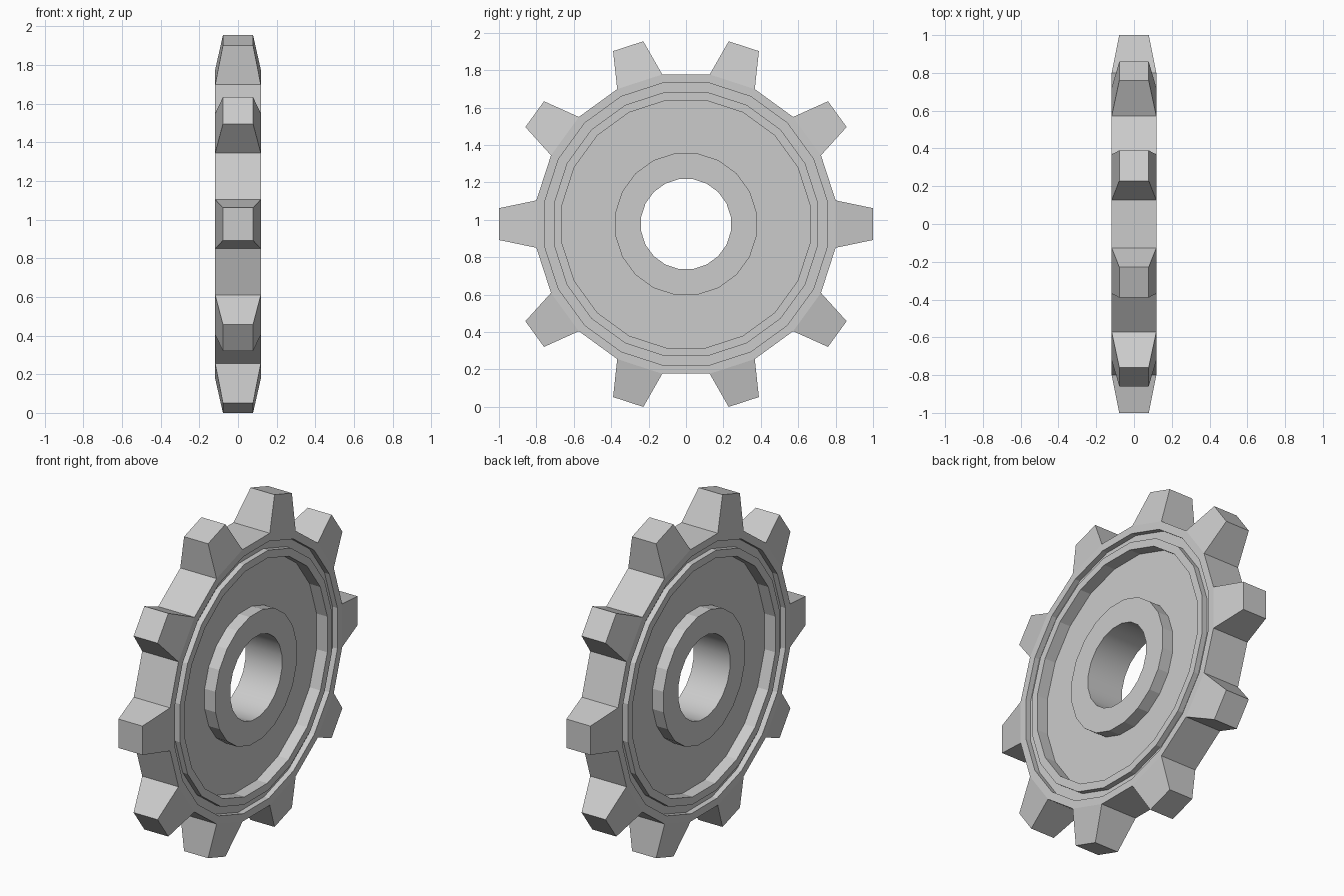
import bpy, bmesh
from math import cos, sin, radians
from mathutils import Vector

if "Cube" in bpy.data.objects:
    bpy.data.objects.remove(bpy.data.objects["Cube"])

SEGMENTS = 20
CENTRE_Z = 0.977
HALF = 0.118      # half thickness of rim and hub
WEB = 0.048       # half thickness of the recessed web
GROOVE = 0.086    # half thickness at the shallow groove

# Half cross-section from bore to rim: (radius, x)
half = [(0.243, HALF), (0.383, HALF), (0.383, WEB), (0.67, WEB), (0.67, HALF),
        (0.715, HALF), (0.715, GROOVE), (0.765, GROOVE), (0.765, HALF), (0.81, HALF)]
profile = half + [(r, -x) for r, x in reversed(half)]
RIM = len(half) - 1        # profile edge forming the rim wall
BORE = len(profile) - 1    # profile edge forming the bore


def radial(angle, r, side, x):
    """Point at distance r along a spoke, offset sideways in the wheel plane."""
    c, s = cos(angle), sin(angle)
    return Vector((x, r * c - side * s, CENTRE_Z + r * s + side * c))


bm = bmesh.new()

# Wheel body: revolve the profile around x
rings = []
for j in range(SEGMENTS):
    a = radians(9 + 18 * j)
    rings.append([bm.verts.new(radial(a, r, 0, x)) for r, x in profile])

tooth_faces = []
for j in range(SEGMENTS):
    here, after = rings[j], rings[(j + 1) % SEGMENTS]
    for i in range(len(profile)):
        k = (i + 1) % len(profile)
        face = bm.faces.new((here[i], here[k], after[k], after[i]))
        face.smooth = i == BORE
        if i == RIM and j % 2 == 1:
            tooth_faces.append((face, radians(18 + 18 * j)))

# Teeth: extrude every other rim wall into a tapered block
for face, a in tooth_faces:
    new = bmesh.ops.extrude_discrete_faces(bm, faces=[face])["faces"][0]
    for v in new.verts:
        side = -v.co.y * sin(a) + (v.co.z - CENTRE_Z) * cos(a)
        v.co = radial(a, 1.0, 0.085 if side > 0 else -0.085,
                      0.078 if v.co.x > 0 else -0.078)

bmesh.ops.remove_doubles(bm, verts=bm.verts, dist=1e-5)
bmesh.ops.recalc_face_normals(bm, faces=bm.faces)

# Keep the bore rims crisp while the bore itself is smooth
for e in bm.edges:
    if len(e.link_faces) == 2 and e.calc_face_angle(0) > radians(30):
        e.smooth = False

mesh = bpy.data.meshes.new("sprocket_wheel")
bm.to_mesh(mesh)
bm.free()
wheel = bpy.data.objects.new("sprocket_wheel", mesh)
bpy.context.collection.objects.link(wheel)
